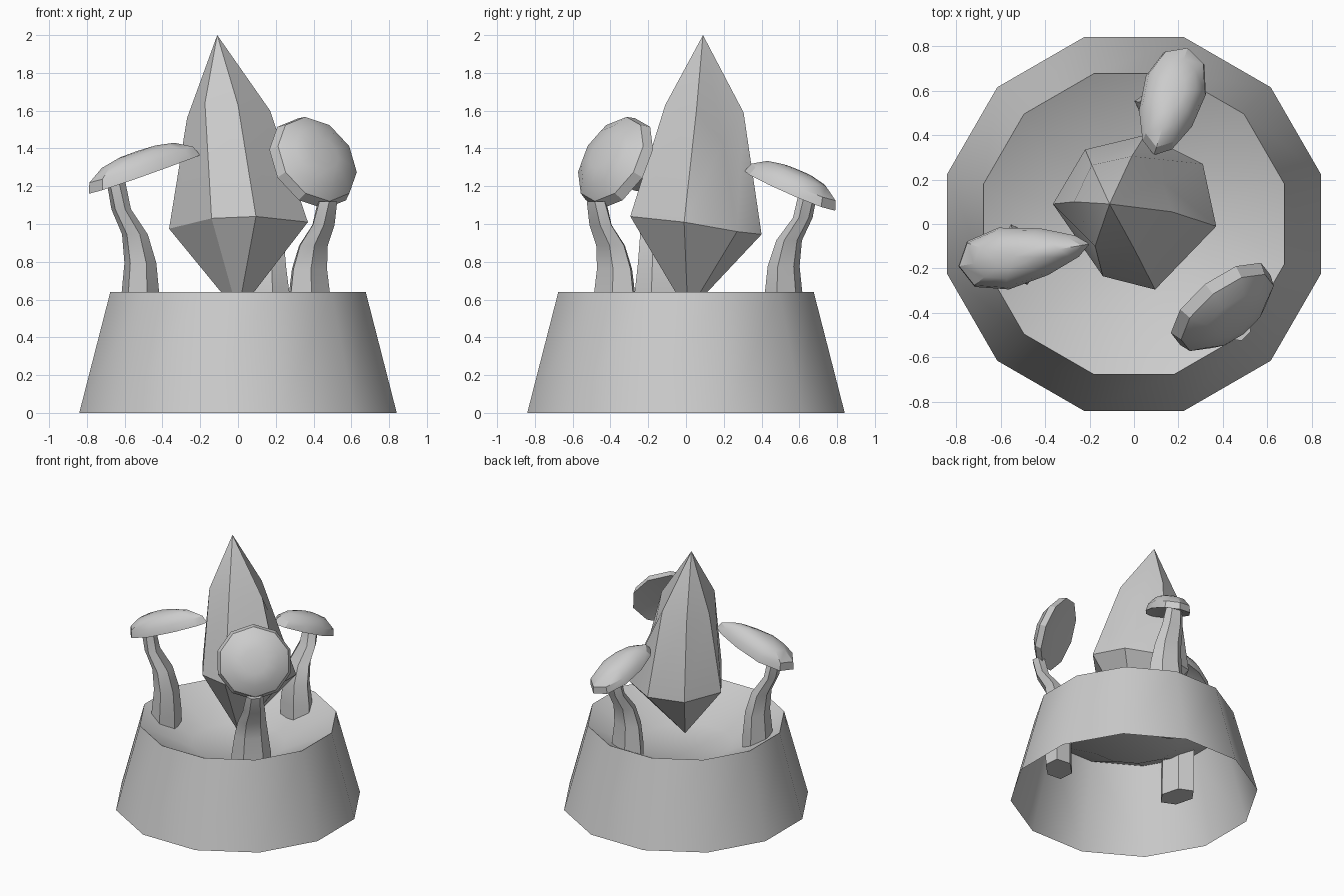
import bpy, math
from mathutils import Vector, Matrix

if "Cube" in bpy.data.objects:
    bpy.data.objects.remove(bpy.data.objects["Cube"])


def loft(name, rings, start=None, end=None):
    """Skin a stack of equal-sized rings, with optional points closing the ends."""
    n = len(rings[0])
    verts = [tuple(p) for ring in rings for p in ring]
    faces = []
    for r in range(len(rings) - 1):
        a, b = r * n, (r + 1) * n
        for i in range(n):
            j = (i + 1) % n
            faces.append((a + i, a + j, b + j, b + i))
    if start is not None:
        verts.append(tuple(start))
        faces += [((i + 1) % n, i, len(verts) - 1) for i in range(n)]
    if end is not None:
        verts.append(tuple(end))
        top = (len(rings) - 1) * n
        faces += [(top + i, top + (i + 1) % n, len(verts) - 1) for i in range(n)]
    mesh = bpy.data.meshes.new(name)
    mesh.from_pydata(verts, [], faces)
    mesh.update()
    ob = bpy.data.objects.new(name, mesh)
    bpy.context.collection.objects.link(ob)
    bpy.ops.object.select_all(action='DESELECT')
    ob.select_set(True)
    bpy.context.view_layer.objects.active = ob
    bpy.ops.object.shade_smooth_by_angle(angle=math.radians(30))
    return ob


def circle(n, r, z, offset=0.0):
    return [(r * math.cos(offset + math.tau * i / n),
             r * math.sin(offset + math.tau * i / n), z) for i in range(n)]


# Open-bottomed base with a dished top
half = math.radians(15)
loft("base", [circle(12, 0.87, 0, half), circle(12, 0.70, 0.64, half),
              circle(12, 0.335, 0.45, half)], end=(0, 0, 0.45))

# Seven-sided leaning crystal: lower girdle, upper shoulder, two points
girdle = [(0.095, -0.295, 1.04), (0.37, -0.01, 1.01), (0.31, 0.27, 0.96),
          (0.05, 0.40, 0.945), (-0.22, 0.335, 0.95), (-0.365, 0.09, 0.975),
          (-0.14, -0.235, 1.03)]
shoulder = [(0.0, -0.11, 1.63), (0.17, 0.055, 1.60), (0.125, 0.195, 1.43),
            (-0.01, 0.305, 1.59), (-0.19, 0.265, 1.53), (-0.27, 0.10, 1.56),
            (-0.175, -0.10, 1.64)]
loft("crystal", [girdle, shoulder], start=(0, 0.01, 0.53), end=(-0.11, 0.09, 2.0))


# Bent stem, wide across and narrow outward: (distance out, height, half out, half across)
STEM = [(0.53, 0.24, 0.09, 0.14), (0.535, 0.62, 0.09, 0.14), (0.535, 0.79, 0.075, 0.12),
        (0.565, 0.94, 0.06, 0.10), (0.64, 1.07, 0.045, 0.08), (0.67, 1.22, 0.045, 0.06)]


def stem(name, angle, top):
    rot = Matrix.Rotation(math.radians(angle), 3, 'Z')
    k = (top - 0.62) / 0.60
    rings, mids = [], []
    for out, z, a, b in STEM:
        if z > 0.62:
            z = 0.62 + (z - 0.62) * k
        ring = []
        for i in range(6):
            t = math.radians(30 + 60 * i)
            ring.append(rot @ Vector((out + a * 1.1 * math.cos(t), b * math.sin(t), z)))
        rings.append(ring)
        mids.append(rot @ Vector((out, 0, z)))
    loft(name, rings, mids[0], mids[-1])


# Domed cap stretched between an inner and an outer rim point
def cap(name, inner, outer, width, taper, height):
    inner, outer = Vector(inner), Vector(outer)
    mid, half_len = (inner + outer) / 2, (outer - inner).length / 2
    u = (outer - inner).normalized()
    v = Vector((0, 0, 1)).cross(u).normalized()
    n = u.cross(v)
    rings = []
    for r, h in [(1.0, 0.0), (0.93, 0.42), (0.65, 0.82), (0.33, 0.97)]:
        ring = []
        for i in range(10):
            t = math.tau * i / 10
            side = width / 2 * math.sin(t) * (1 + taper * math.cos(t))
            ring.append(mid + u * (half_len * r * math.cos(t)) + v * (side * r)
                        + n * (height * h))
        rings.append(ring)
    loft(name, rings, mid + n * height * 0.3, mid + n * height)


# Three mushrooms around the crystal
for label, angle, top, inner, outer, width, taper, height in [
    ("left", 195, 1.23, (-0.20, -0.09, 1.365), (-0.79, -0.19, 1.16), 0.26, 0.45, 0.13),
    ("back", 75, 1.17, (0.09, 0.31, 1.28), (0.24, 0.79, 1.07), 0.28, 0.2, 0.12),
    ("front", -45, 1.12, (0.32, -0.27, 1.56), (0.46, -0.45, 1.08), 0.54, 0.0, 0.13),
]:
    stem(label + "_mushroom_stem", angle, top)
    cap(label + "_mushroom_cap", inner, outer, width, taper, height)
